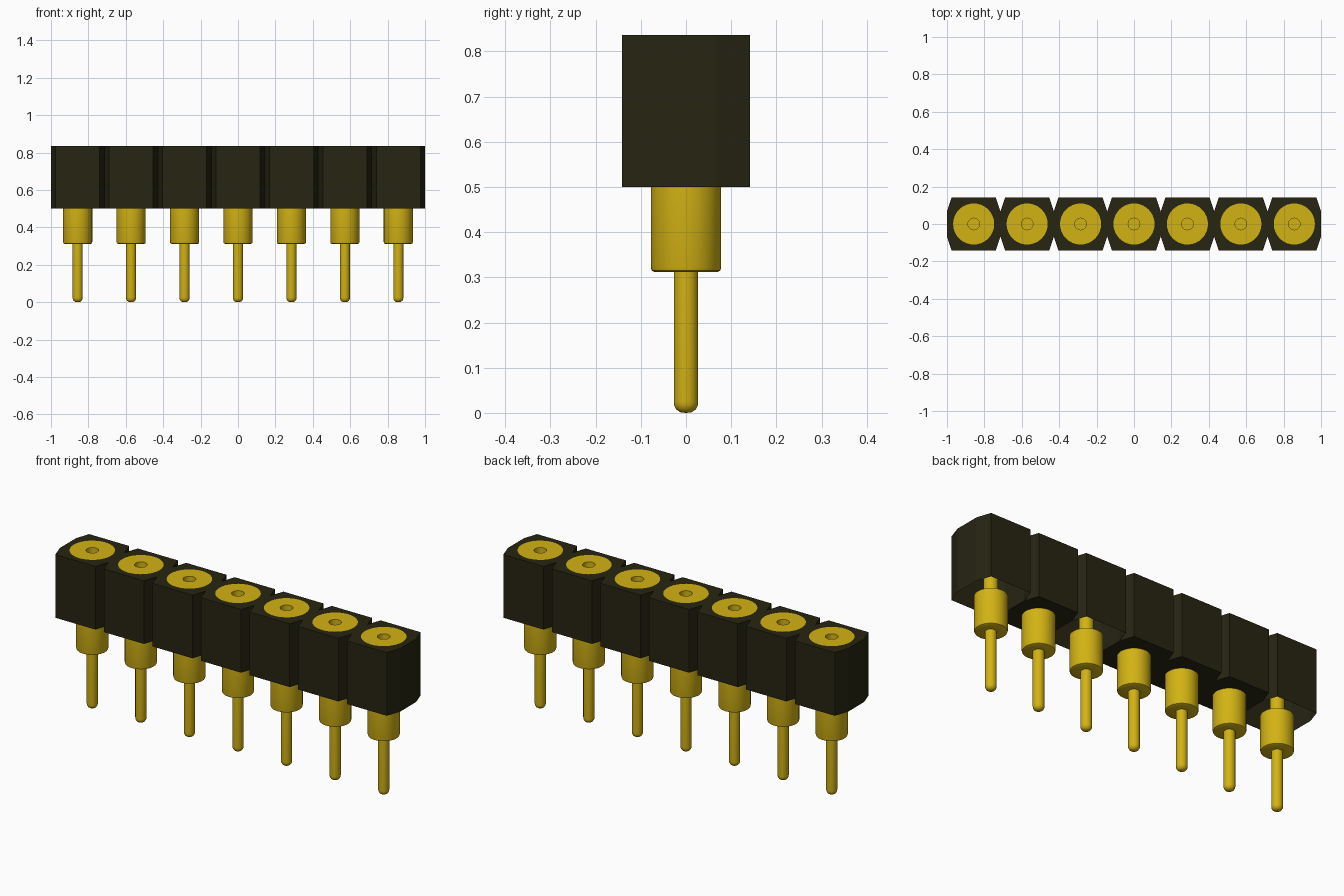
import bpy, bmesh, math

cube = bpy.data.objects.get("Cube")
if cube:
    bpy.data.objects.remove(cube, do_unlink=True)


def material(name, rgb):
    m = bpy.data.materials.new(name)
    m.use_nodes = True
    m.diffuse_color = (*rgb, 1)
    bsdf = next(n for n in m.node_tree.nodes if n.type == 'BSDF_PRINCIPLED')
    bsdf.inputs["Base Color"].default_value = (*rgb, 1)
    return m


BLACK = material("black plastic", (0.020, 0.018, 0.006))
GOLD = material("gold metal", (0.65, 0.45, 0.007))

COUNT = 7
PITCH = 2 / COUNT
BOTTOM, TOP = 0.50, 0.836
DEPTH = 0.142          # half depth of the housing
CUT_X, CUT_Y = 0.025, 0.075   # corner chamfer
SEAT_R = 0.11          # radius of the contact face
SIDES = 32


def add_object(name, bm, mat, x):
    mesh = bpy.data.meshes.new(name)
    bm.to_mesh(mesh)
    bm.free()
    mesh.materials.append(mat)
    ob = bpy.data.objects.new(name, mesh)
    ob.location.x = x
    bpy.context.collection.objects.link(ob)
    return ob


def circle_points(r):
    return [(r * math.cos(2 * math.pi * i / SIDES), r * math.sin(2 * math.pi * i / SIDES))
            for i in range(SIDES)]


# Housing cell: chamfered prism with a round opening in the top
def housing_cell(name, x, open_bottom):
    h = PITCH / 2
    quarter = [(h, DEPTH - CUT_Y), (h - CUT_X, DEPTH)]
    half = quarter + [(-a, b) for a, b in reversed(quarter)]
    outline = half + [(-a, -b) for a, b in half]
    bm = bmesh.new()
    low = [bm.verts.new((a, b, BOTTOM)) for a, b in outline]
    high = [bm.verts.new((a, b, TOP)) for a, b in outline]
    hole = [bm.verts.new((a, b, TOP)) for a, b in circle_points(SEAT_R)]
    n = len(outline)
    for i in range(n):
        j = (i + 1) % n
        bm.faces.new((low[i], low[j], high[j], high[i]))
    if not open_bottom:
        bm.faces.new(low[::-1])
    rim = [bm.edges.get((high[i], high[(i + 1) % n])) for i in range(n)]
    rim += [bm.edges.new((hole[i], hole[(i + 1) % SIDES])) for i in range(SIDES)]
    bmesh.ops.triangle_fill(bm, use_beauty=True, edges=rim, normal=(0, 0, 1))
    for f in bm.faces:
        if all(v.co.z > TOP - 1e-4 for v in f.verts) and f.normal.z < 0:
            f.normal_flip()
    return add_object(name, bm, BLACK, x)


# Turned contact: pin, collar, inner stem and socket face with a blind hole
PROFILE = [(0, 0), (0.012, 0.001), (0.021, 0.007), (0.026, 0.016), (0.027, 0.025),
           (0.027, 0.312), (0.070, 0.312), (0.076, 0.315), (0.078, 0.322),
           (0.078, BOTTOM), (0.034, BOTTOM), (0.034, TOP - 0.006),
           (SEAT_R, TOP - 0.006), (SEAT_R, TOP), (0.031, TOP),
           (0.031, TOP - 0.09), (0, TOP - 0.09)]


def contact(name, x):
    bm = bmesh.new()
    rings = []
    for r, z in PROFILE:
        if r == 0:
            rings.append([bm.verts.new((0, 0, z))] * SIDES)
        else:
            rings.append([bm.verts.new((a, b, z)) for a, b in circle_points(r)])
    for lo, hi in zip(rings, rings[1:]):
        for i in range(SIDES):
            j = (i + 1) % SIDES
            corners = list(dict.fromkeys((lo[i], lo[j], hi[j], hi[i])))
            bm.faces.new(corners)
    bm.normal_update()
    return add_object(name, bm, GOLD, x)


contacts = []
for k in range(COUNT):
    x = (k - (COUNT - 1) / 2) * PITCH
    housing_cell(f"housing_cell_{k + 1}", x, open_bottom=k in (0, 4, 6))
    contacts.append(contact(f"contact_pin_{k + 1}", x))

# Smooth the turned parts, keeping the sharp steps
bpy.ops.object.select_all(action='DESELECT')
for ob in contacts:
    ob.select_set(True)
bpy.context.view_layer.objects.active = contacts[0]
bpy.ops.object.shade_smooth_by_angle(angle=math.radians(40))
